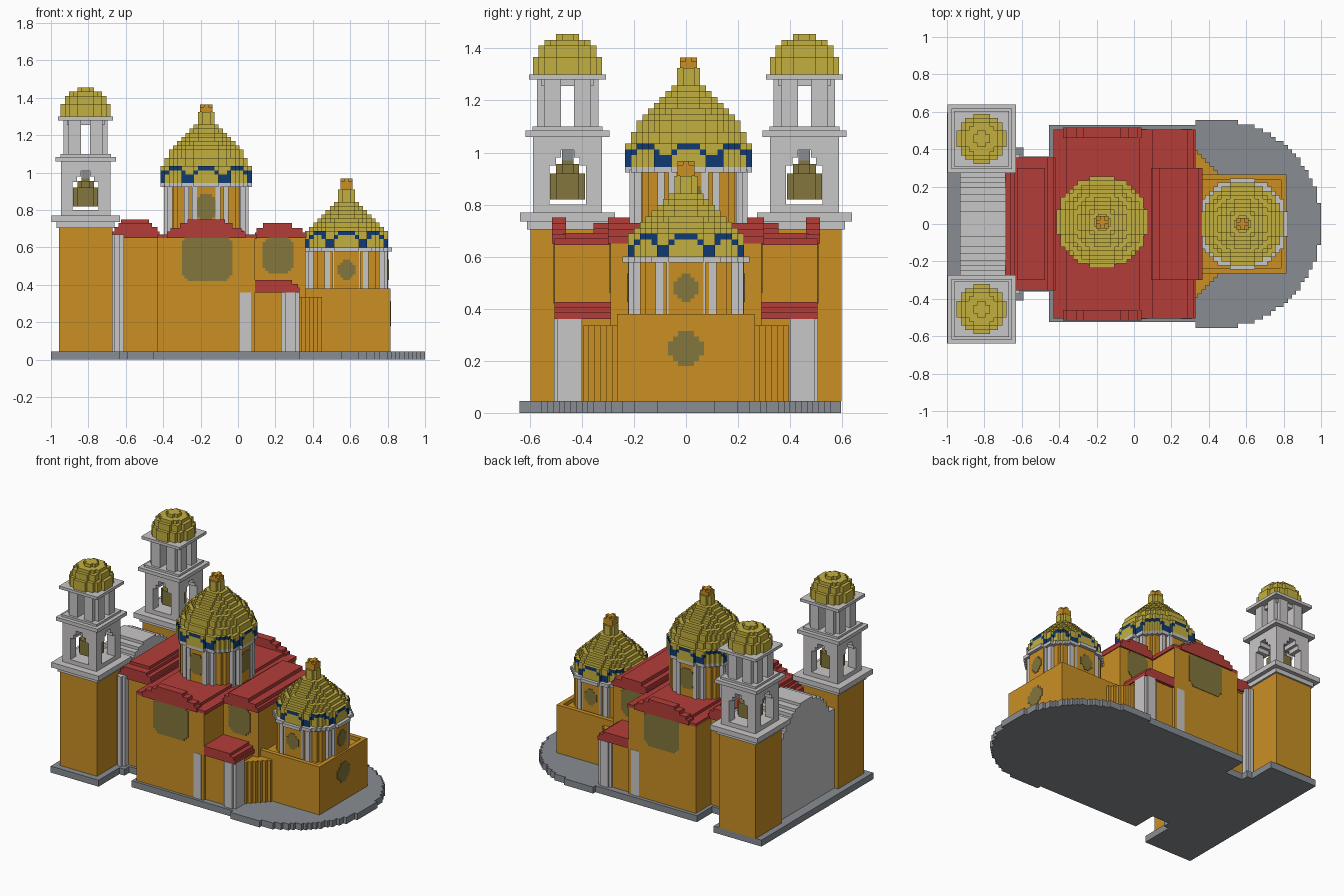
import bpy, bmesh, math

if "Cube" in bpy.data.objects:
    bpy.data.objects.remove(bpy.data.objects["Cube"])

V = 0.0222  # block size


def material(name, *rgb):
    lin = [((c / 255 + 0.055) / 1.055) ** 2.4 for c in rgb] + [1]
    m = bpy.data.materials.new(name)
    m.use_nodes = True
    m.diffuse_color = lin
    m.node_tree.nodes["Principled BSDF"].inputs["Base Color"].default_value = lin
    return m


ORANGE = material("ochre wall", 202, 144, 36)
WHITE = material("pale stone", 201, 199, 199)
RED = material("red roof", 180, 61, 58)
YELLOW = material("yellow tile", 196, 176, 64)
OLIVE = material("olive glass", 130, 118, 60)
BLUE = material("blue tile", 16, 58, 115)
GREY = material("grey stone", 136, 141, 147)


def finish(name, bm, *mats):
    bmesh.ops.recalc_face_normals(bm, faces=bm.faces[:])
    me = bpy.data.meshes.new(name)
    bm.to_mesh(me)
    bm.free()
    for m in mats:
        me.materials.append(m)
    ob = bpy.data.objects.new(name, me)
    bpy.context.collection.objects.link(ob)
    return ob


def boxes(name, mat, items, mirror=False):
    """Joined boxes (x0, x1, y0, y1, z0, z1), optionally copied to the other side in y."""
    bm = bmesh.new()
    items = list(items)
    if mirror:
        items += [(a, b, -d, -c, e, f) for a, b, c, d, e, f in items]
    for a, b, c, d, e, f in items:
        vs = bmesh.ops.create_cube(bm, size=1)["verts"]
        for v in vs:
            v.co = ((a + b) / 2 + v.co.x * (b - a), (c + d) / 2 + v.co.y * (d - c),
                    (e + f) / 2 + v.co.z * (f - e))
    return finish(name, bm, mat)


def half_width(n, j):
    y = j + 0.5
    return round(math.sqrt(max(n * n - y * y, 0)))


def add_disc(bm, cx, cy, z0, z1, r):
    """Blocky round slab with one side face per block."""
    n = max(1, round(r / V))
    right = []
    for j in range(-n, n):
        w = max(1, half_width(n, j))
        if right:
            p = right[-1][0]
            s = 1 if w > p else -1
            right += [(q, j) for q in range(p + s, w, s)] if w != p else []
        else:
            right += [(q, j) for q in range(0, w)]
        if not right or right[-1] != (w, j):
            right.append((w, j))
        right.append((w, j + 1))
    right += [(q, n) for q in range(right[-1][0] - 1, -1, -1)]
    pts = right + [(-x, y) for x, y in reversed(right) if x > 0]
    face = bm.faces.new([bm.verts.new((cx + x * V, cy + y * V, z0)) for x, y in pts])
    up = bmesh.ops.extrude_face_region(bm, geom=[face], use_keep_orig=True)["geom"]
    bmesh.ops.translate(bm, vec=(0, 0, z1 - z0),
                        verts=[g for g in up if isinstance(g, bmesh.types.BMVert)])


def discs(name, mat, cx, cy, layers):
    bm = bmesh.new()
    for z0, z1, r in layers:
        add_disc(bm, cx, cy, z0, z1, r)
    return finish(name, bm, mat)


def dome(name, cx, cy, profile, swags):
    """Stepped dome following (z, radius) points, with blue scallops round its foot."""
    bm = bmesh.new()
    z0, top = profile[0][0], profile[-1][0]
    count = round((top - z0) / V)
    h = (top - z0) / count
    for k in range(count):
        z = z0 + (k + 0.5) * h
        for (za, ra), (zb, rb) in zip(profile, profile[1:]):
            if za <= z <= zb:
                r = ra + (rb - ra) * (z - za) / (zb - za)
        add_disc(bm, cx, cy, z0 + k * h, z0 + (k + 1) * h, r)
    if swags:
        bm.normal_update()
        for f in bm.faces:
            c = f.calc_center_median()
            k = int((c.z - z0) / h)
            t = abs((math.degrees(math.atan2(c.y - cy, c.x - cx)) + 22.5) % 45 - 22.5)
            ranges = [(15.5, 23), (15.5, 23), (10, 17), (0, 11)]
            if abs(f.normal.z) < 0.5 and k < 4 and ranges[k][0] <= t <= ranges[k][1]:
                f.material_index = 1
    return finish(name, bm, YELLOW, BLUE)


def notched(u, w, a, b, n):
    """Rectangles of a panel with stepped corners."""
    return [(u - a, u + a, w - b + 2 * n, w + b - 2 * n), (u - a + n, u + a - n, w - b + n, w + b - n),
            (u - a + 2 * n, u + a - 2 * n, w - b, w + b)]


# Ground plinth
rows = [(0.33, 0.445 + half_width(25, j) * V, j * V, (j + 1) * V, 0, 0.045) for j in range(-25, 25)]
boxes("plinth", GREY, rows + [(-0.455, 0.34, -0.525, 0.53, 0, 0.045), (-1, -0.4, -0.36, 0.36, 0, 0.045),
      (-1, -0.63, -0.64, 0.595, 0, 0.045), (-0.64, -0.59, -0.41, 0.41, 0, 0.045)])

# Wall masses
boxes("nave_walls", ORANGE, [(-0.69, -0.42, -0.34, 0.34, 0.045, 0.66)])
boxes("transept_walls", ORANGE, [(-0.43, 0.09, -0.505, 0.505, 0.045, 0.65)])
boxes("choir_walls", ORANGE, [(0.08, 0.36, -0.29, 0.29, 0.045, 0.66)])
boxes("chapel_walls", ORANGE, [(0.0, 0.32, 0.27, 0.485, 0.045, 0.37)], True)
boxes("apse_walls", ORANGE, [(0.34, 0.815, -0.265, 0.265, 0.045, 0.355)])
boxes("apse_parapet", ORANGE, [(0.36, 0.815, 0.235, 0.265, 0.35, 0.38),
      (0.785, 0.815, 0, 0.265, 0.35, 0.38)], True)
boxes("stepped_buttress", ORANGE, [(0.32, 0.45 - i * V, 0.25, 0.285 + i * V, 0.045, 0.335)
      for i in range(6)], True)


# Roofs with stepped gables
def gable(name, steps, y0, y1, floor, mirror=False):
    boxes(name + "_infill", ORANGE, [(a + 0.01, b - 0.01, y0 + 0.01, y1 - 0.01, floor, z - 0.025)
          for a, b, z in steps if z - 0.025 > floor], mirror)
    boxes(name, RED, [(a, b, y0, y1, max(floor, z - 0.035), z) for a, b, z in steps], mirror)


boxes("transept_roof", RED, [(-0.43, 0.1, -0.505, 0.505, 0.645, 0.67), (-0.36, 0.03, -0.47, 0.47, 0.66, 0.69)])
gable("transept_gable", [(-0.38, 0.04, 0.685), (-0.36, 0.02, 0.705), (-0.31, -0.03, 0.73), (-0.27, -0.07, 0.75)],
      0.46, 0.515, 0.645, True)
gable("nave_roof", [(-0.69, -0.42, 0.685), (-0.66, -0.43, 0.71), (-0.64, -0.46, 0.73)], -0.355, 0.355, 0.64)
boxes("nave_ridge", RED, [(-0.625, -0.475, -0.3, 0.3, 0.72, 0.75)])
gable("choir_roof", [(0.09, 0.365, 0.68), (0.1, 0.345, 0.705), (0.135, 0.29, 0.73)], -0.3, 0.3, 0.65)
boxes("chapel_roof", RED, [(-0.02, 0.33, 0.27, 0.505, 0.36, 0.385), (0.06, 0.32, 0.27, 0.505, 0.385, 0.405),
      (0.09, 0.29, 0.27, 0.505, 0.4, 0.425)], True)

# Pilasters
boxes("chapel_pilasters", WHITE, [(-0.015, 0.09, 0.4, 0.495, 0.045, 0.36), (0.01, 0.07, 0.4, 0.507, 0.045, 0.36),
      (0.23, 0.33, 0.4, 0.495, 0.045, 0.36), (0.25, 0.31, 0.4, 0.507, 0.045, 0.36)], True)
boxes("nave_pilasters", WHITE, [(-0.675, -0.61, 0.3, 0.375, 0.045, 0.67), (-0.66, -0.63, 0.3, 0.39, 0.045, 0.67)], True)

# Wall windows
boxes("transept_windows", OLIVE, [(a, b, 0.5, 0.508, c, d)
      for a, b, c, d in notched(-0.165, 0.543, 0.135, 0.123, 0.015)], True)
boxes("choir_windows", OLIVE, [(a, b, 0.285, 0.293, c, d)
      for a, b, c, d in notched(0.215, 0.56, 0.083, 0.1, 0.015)], True)
boxes("apse_window", OLIVE, [(0.81, 0.818, a, b, c, d)
      for a, b, c, d in notched(0, 0.247, 0.07, 0.067, 0.02)])

# Stepped pediment front between the towers
boxes("facade_pediment", WHITE, [(-0.93, -0.685, -w, w, 0.045, z) for w, z in
      [(0.32, 0.6), (0.25, 0.64), (0.225, 0.68), (0.195, 0.715), (0.16, 0.74), (0.12, 0.76), (0.07, 0.78)]])

# Bell towers
TX = -0.815
for side, ty in (("right", -0.455), ("left", 0.455)):
    def square(a, z0, z1):
        return (TX - a, TX + a, ty - a, ty + a, z0, z1)

    def corners(x0, x1, y0, y1, z0, z1):
        return [(*sorted((TX + s * x0, TX + s * x1)), *sorted((ty + t * y0, ty + t * y1)), z0, z1)
                for s in (-1, 1) for t in (-1, 1)]

    boxes(side + "_tower_body", ORANGE, [square(0.143, 0.045, 0.71)])
    boxes(side + "_tower_cornices", WHITE, [square(0.155, 0.705, 0.735), square(0.183, 0.735, 0.77),
          square(0.162, 1.06, 1.085), square(0.135, 1.085, 1.1), square(0.148, 1.28, 1.3)])
    boxes(side + "_belfry", WHITE, [square(0.132, 0.77, 0.8), square(0.132, 1.01, 1.06)]
          + corners(0.07, 0.132, 0.07, 0.132, 0.8, 0.95) + corners(0.045, 0.132, 0.045, 0.132, 0.95, 0.98)
          + corners(0.025, 0.132, 0.025, 0.132, 0.98, 1.01))
    boxes(side + "_lantern_stage", WHITE, [square(0.1, 1.255, 1.28)]
          + corners(0.025, 0.09, 0.025, 0.118, 1.1, 1.28) + corners(0.025, 0.118, 0.025, 0.09, 1.1, 1.28))
    discs(side + "_bell", OLIVE, TX, ty, [(0.82, 0.92, 0.064), (0.92, 0.955, 0.045), (0.955, 0.97, 0.022)])
    discs(side + "_bell_hanger", GREY, TX, ty, [(0.96, 1.015, 0.022)])
    dome(side + "_tower_dome", TX, ty, [(1.3, 0.125), (1.36, 0.125), (1.4, 0.105), (1.43, 0.075), (1.455, 0.035)], False)


# Domed drums
def rotunda(name, cx, cy, z0, z1, r, rim, profile, window, tip):
    discs(name + "_drum", ORANGE, cx, cy, [(z0, z1, r)])
    discs(name + "_drum_rim", WHITE, cx, cy, [(z1 - 0.022, z1, rim)])
    d, s = round(r / V) * V, 0.014
    posts = []
    for i in range(8):
        for off in (-6, 6):
            a = math.radians(22.5 + 45 * i + off)
            x, y = cx + r * math.cos(a), cy + r * math.sin(a)
            posts.append((x - s, x + s, y - s, y + s, z0, z1 - 0.01))
    boxes(name + "_drum_pilasters", WHITE, posts)
    panes = []
    for u0, u1, w0, w1 in notched(0, *window):
        for q in (-1, 1):
            lo, hi = sorted((q * (d - 0.004), q * (d + 0.004)))
            panes += [(cx + u0, cx + u1, cy + lo, cy + hi, w0, w1), (cx + lo, cx + hi, cy + u0, cy + u1, w0, w1)]
    boxes(name + "_drum_windows", OLIVE, panes)
    dome(name + "_dome", cx, cy, profile, True)
    t = profile[-1][0]
    boxes(name + "_finial", ORANGE, [(cx - 0.033, cx + 0.033, cy - 0.033, cy + 0.033, t, tip - 0.015),
          (cx - 0.033, cx + 0.033, cy - 0.011, cy + 0.011, t, tip), (cx - 0.011, cx + 0.011, cy - 0.033, cy + 0.033, t, tip)])


rotunda("main", -0.17, 0.01, 0.65, 0.945, 0.222, 0.255,
        [(0.945, 0.235), (1.035, 0.235), (1.08, 0.21), (1.12, 0.187), (1.16, 0.16), (1.2, 0.12),
         (1.23, 0.085), (1.25, 0.055), (1.28, 0.036), (1.325, 0.036)], (0.815, 0.06, 0.07, 0.014), 1.365)
rotunda("apse", 0.58, 0.0, 0.35, 0.6, 0.215, 0.235,
        [(0.6, 0.222), (0.67, 0.218), (0.71, 0.19), (0.75, 0.155), (0.78, 0.12), (0.82, 0.085),
         (0.85, 0.05), (0.87, 0.036), (0.91, 0.036)], (0.48, 0.048, 0.055, 0.015), 0.968)
